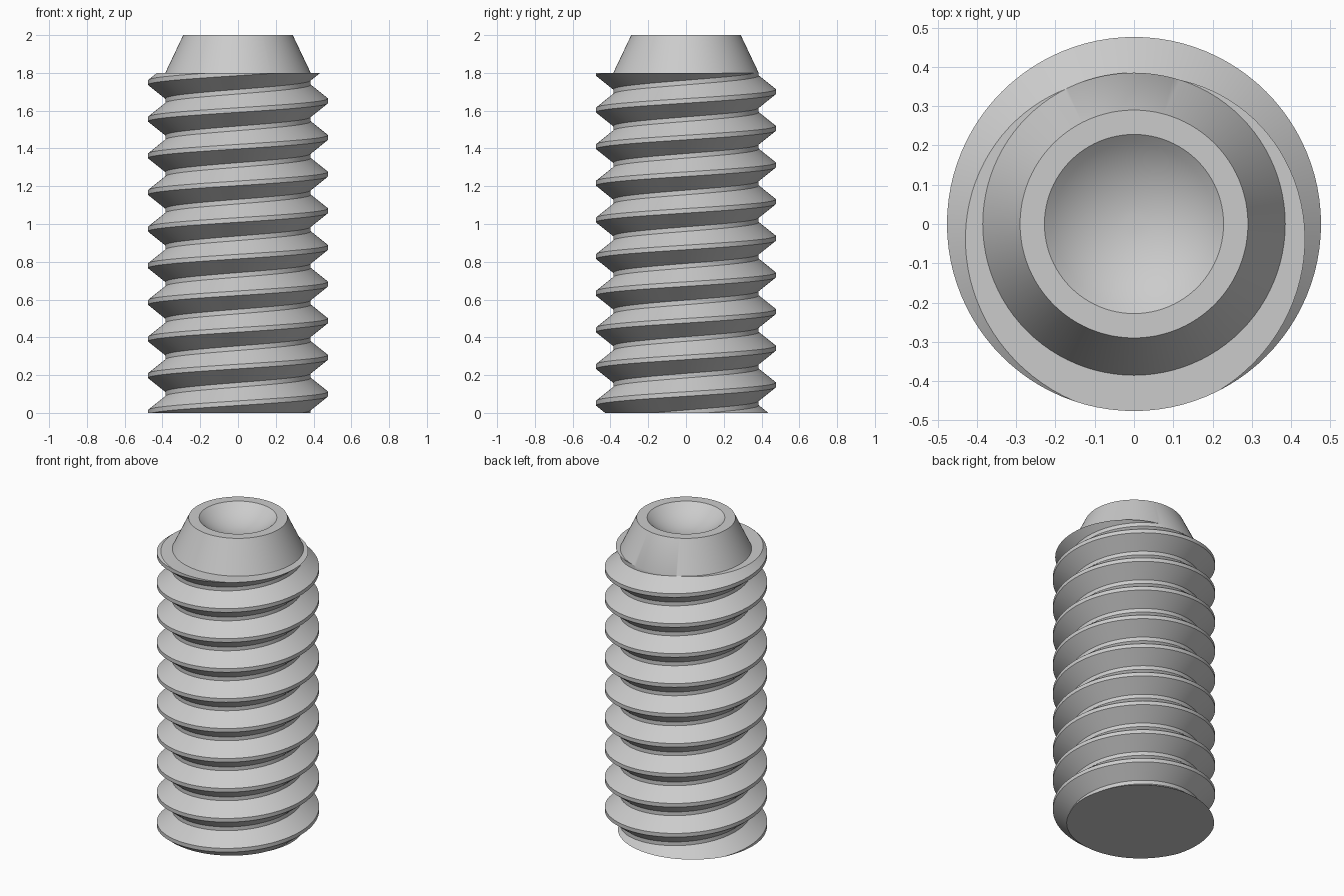
import bpy
import bmesh
from math import pi, sin, cos, atan2, sqrt

cube = bpy.data.objects.get("Cube")
if cube:
    bpy.data.objects.remove(cube, do_unlink=True)

# Main dimensions
PITCH, CREST_Z = 0.194, 0.1
CREST_R, ROOT_R = 0.476, 0.385
FLAT = PITCH / 8
SHOULDER, TOP = 1.8, 2.0
TIP_R, CUP_R, CUP_DEPTH = 0.29, 0.228, 0.09
SEGMENTS, CUP_RINGS = 96, 10

steel = bpy.data.materials.new("grey steel")
steel.use_nodes = True
steel.diffuse_color = (0.6, 0.6, 0.6, 1)
steel.node_tree.nodes["Principled BSDF"].inputs["Base Color"].default_value = (0.6, 0.6, 0.6, 1)

bm = bmesh.new()

# Thread: one pitch of profile swept along a helix, longer than needed
half = FLAT / 2
profile = [(ROOT_R, -PITCH / 2 - half), (ROOT_R, -PITCH / 2 + half),
           (CREST_R, -half), (CREST_R, half), (ROOT_R, PITCH / 2 - half)]
previous = None
for step in range(-2 * SEGMENTS, 12 * SEGMENTS + 1):
    a = 2 * pi * (step % SEGMENTS) / SEGMENTS
    lift = CREST_Z + PITCH * step / SEGMENTS
    section = [bm.verts.new((r * cos(a), r * sin(a), lift + z)) for r, z in profile]
    if previous:
        for i in range(len(profile) - 1):
            bm.faces.new((previous[i], section[i], section[i + 1], previous[i + 1]))
    previous = section
bmesh.ops.remove_doubles(bm, verts=bm.verts[:], dist=0.0001)


def trim(z, direction):
    """Cut the thread flat at height z and return the open rim edges."""
    bmesh.ops.bisect_plane(bm, geom=bm.verts[:] + bm.edges[:] + bm.faces[:],
                           plane_co=(0, 0, z), plane_no=(0, 0, direction),
                           clear_outer=True)
    return [e for e in bm.edges if e.is_boundary
            and all(abs(v.co.z - z) < 0.0001 for v in e.verts)]


def extend(rim, radius, z):
    """Extrude the rim to a true circle of the given radius and height."""
    new = bmesh.ops.extrude_edge_only(bm, edges=rim)["geom"]
    for v in new:
        if isinstance(v, bmesh.types.BMVert):
            a = atan2(v.co.y, v.co.x)
            v.co = (radius * cos(a), radius * sin(a), z)
    return [e for e in new if isinstance(e, bmesh.types.BMEdge)]


# Flat bottom end
rim = trim(0, -1)
rim = extend(rim, 0.2, 0)
bmesh.ops.contextual_create(bm, geom=rim)

# Shoulder, tapered tip and flat lip
rim = trim(SHOULDER, 1)
for radius, z in ((ROOT_R, SHOULDER), (TIP_R, TOP), (CUP_R, TOP)):
    rim = extend(rim, radius, z)

# Spherical cup in the tip
ball = (CUP_R ** 2 + CUP_DEPTH ** 2) / (2 * CUP_DEPTH)
for i in range(1, CUP_RINGS):
    r = CUP_R * (1 - i / CUP_RINGS)
    rim = extend(rim, r, TOP - CUP_DEPTH + ball - sqrt(ball ** 2 - r ** 2))
bmesh.ops.contextual_create(bm, geom=rim)

bmesh.ops.remove_doubles(bm, verts=bm.verts[:], dist=0.0001)
bmesh.ops.recalc_face_normals(bm, faces=bm.faces[:])

mesh = bpy.data.meshes.new("set_screw")
bm.to_mesh(mesh)
bm.free()
mesh.materials.append(steel)
screw = bpy.data.objects.new("set_screw", mesh)
bpy.context.collection.objects.link(screw)
bpy.context.view_layer.objects.active = screw
screw.select_set(True)
bpy.ops.object.shade_smooth_by_angle(angle=pi / 6)
